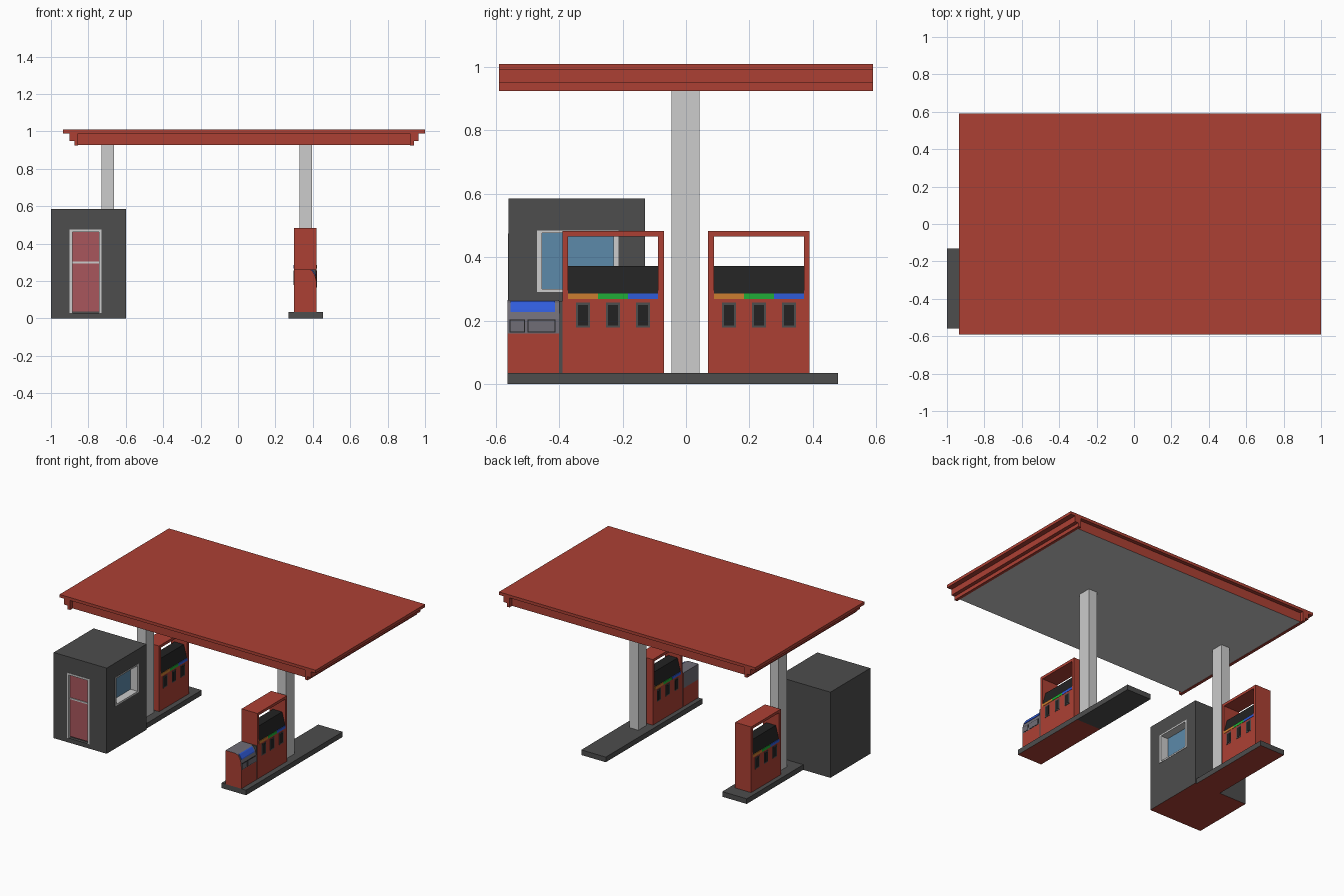
import bpy, bmesh
from mathutils import Matrix, Vector

cube = bpy.data.objects.get("Cube")
if cube:
    bpy.data.objects.remove(cube, do_unlink=True)


def material(name, *rgb):
    lin = [((c / 255 + 0.055) / 1.055) ** 2.4 for c in rgb] + [1]
    m = bpy.data.materials.new(name)
    m.use_nodes = True
    m.diffuse_color = lin
    bsdf = next(n for n in m.node_tree.nodes if n.type == 'BSDF_PRINCIPLED')
    bsdf.inputs["Base Color"].default_value = lin
    return m


RED = material("red paint", 172, 64, 52)
DARK = material("dark grey", 77, 77, 77)
LIGHT = material("light grey", 204, 204, 204)
BLACK = material("black", 34, 34, 34)
GLASS = material("window blue", 92, 138, 170)
DOOR = material("door rose", 168, 86, 92)
PANEL = material("panel grey", 112, 109, 118)
BLUE = material("blue", 48, 92, 218)
ORANGE = material("orange", 204, 125, 48)
GREEN = material("green", 32, 174, 55)


def finish(name, bm, mats, rule=None):
    bm.normal_update()
    bmesh.ops.recalc_face_normals(bm, faces=bm.faces)
    if rule:
        for f in bm.faces:
            f.material_index = int(rule(f))
    me = bpy.data.meshes.new(name)
    bm.to_mesh(me)
    bm.free()
    for m in mats:
        me.materials.append(m)
    ob = bpy.data.objects.new(name, me)
    bpy.context.scene.collection.objects.link(ob)
    return ob


def boxes(name, mats, *spans, rule=None, origin=(0, 0), turn=1):
    """Boxes given as (x0, x1, y0, y1, z0, z1); turn=-1 spins them half round."""
    bm = bmesh.new()
    for s in spans:
        lo, hi = Vector(s[0::2]), Vector(s[1::2])
        mid, size = (lo + hi) / 2, hi - lo
        mid.x, mid.y = origin[0] + turn * mid.x, origin[1] + turn * mid.y
        bmesh.ops.create_cube(bm, size=1, matrix=Matrix.Translation(mid) @ Matrix.Diagonal((*size, 1)))
    return finish(name, bm, mats, rule)


def prism(name, mats, profile, y0, y1, rule=None):
    """Extrude an x-z profile along y."""
    bm = bmesh.new()
    face = bm.faces.new([bm.verts.new((x, y0, z)) for x, z in profile])
    out = bmesh.ops.extrude_face_region(bm, geom=[face])
    verts = [v for v in out["geom"] if isinstance(v, bmesh.types.BMVert)]
    bmesh.ops.translate(bm, verts=verts, vec=(0, y1 - y0, 0))
    return finish(name, bm, mats, rule)


def cut(target, *span):
    """Cut a box-shaped recess."""
    tool = boxes("recess_cutter", [DARK], span)
    tool.hide_render = True
    mod = target.modifiers.new("recess", 'BOOLEAN')
    mod.object, mod.solver = tool, 'EXACT'
    bpy.context.view_layer.objects.active = target
    bpy.ops.object.modifier_apply(modifier=mod.name)
    bpy.data.objects.remove(tool, do_unlink=True)


def underside(f):
    return f.normal.z < -0.9


# Canopy: roof slab, recessed fascia with grey soffit, stepped side trims
boxes("canopy_roof", [RED], (-0.935, 1, -0.59, 0.59, 0.99, 1.01))
boxes("canopy_fascia", [RED, LIGHT], (-0.87, 0.93, -0.565, 0.565, 0.927, 0.99), rule=underside)
for side, edge in (("left", 1), ("right", -0.935)):
    d = 1 if edge > 0 else -1
    steps = [(0.08, 0.99), (0.035, 0.99), (0.035, 0.95), (0.06, 0.95), (0.06, 0.925), (0.08, 0.925)]
    prism(side + "_canopy_trim", [RED], [(edge - d * x, z) for x, z in steps], -0.59, 0.59)

# Islands and pillars
boxes("left_island_front", [DARK, RED], (0.27, 0.455, -0.563, 0, 0, 0.035), rule=underside)
boxes("left_island_back", [DARK], (0.27, 0.455, 0, 0.48, 0, 0.035))
boxes("right_island", [DARK, RED], (-0.795, -0.61, -0.135, 0.48, 0, 0.035), rule=underside)
for side, x in (("left", 0.363), ("right", -0.697)):
    boxes(side + "_pillar", [LIGHT], (x - 0.033, x + 0.033, -0.045, 0.042, 0.035, 0.928))


# Fuel pumps
def pump(side, x, y):
    at = (x, y)
    w, d, inner = 0.16, 0.06, 0.142
    boxes(side + "_pump_body", [RED],
          (-d, d, -w, w, 0.035, 0.285),
          (-d, d, -w, -inner, 0.285, 0.465),
          (-d, d, inner, w, 0.285, 0.465),
          (-d, d, -w, w, 0.465, 0.483), origin=at)
    prism(side + "_pump_display", [BLACK],
          [(x - d + 0.002, 0.285), (x + d - 0.002, 0.285), (x + 0.035, 0.372), (x - 0.035, 0.372)],
          y - inner, y + inner)
    for face, turn in (("outer", 1), ("inner", -1)):
        for i, (label, mat) in enumerate((("orange", ORANGE), ("green", GREEN), ("blue", BLUE))):
            c = (i - 1) * 0.0945
            tag = f"{side}_pump_{face}_{label}_"
            boxes(tag + "label", [mat], (d - 0.002, d + 0.002, c - 0.047, c + 0.047, 0.268, 0.286),
                  origin=at, turn=turn)
            boxes(tag + "nozzle_frame", [DARK], (d - 0.002, d + 0.002, c - 0.022, c + 0.022, 0.178, 0.257),
                  origin=at, turn=turn)
            boxes(tag + "nozzle_slot", [BLACK], (d, d + 0.003, c - 0.016, c + 0.016, 0.185, 0.25),
                  origin=at, turn=turn)


pump("left", 0.36, -0.23)
pump("right", -0.705, 0.23)

# Payment kiosk with a curved grey hood
hood = [(0.3, 0.265), (0.375, 0.265), (0.395, 0.257), (0.41, 0.235), (0.418, 0.205), (0.42, 0.16)]
prism("kiosk_hood", [RED, PANEL], hood + [(0.3, 0.16)], -0.563, -0.4,
      rule=lambda f: abs(f.normal.y) < 0.5)
boxes("kiosk_base", [RED], (0.3, 0.42, -0.563, -0.4, 0.035, 0.16))
boxes("kiosk_joint", [DARK], (0.302, 0.418, -0.4, -0.39, 0.035, 0.262))
prism("kiosk_screen", [BLUE],
      [(0.39, 0.255), (0.394, 0.262), (0.399, 0.258), (0.414, 0.235), (0.416, 0.228), (0.405, 0.228)],
      -0.554, -0.413)
for name, y0, y1 in (("small", -0.556, -0.508), ("large", -0.5, -0.412)):
    boxes(f"kiosk_{name}_tray_rim", [BLACK], (0.41, 0.421, y0, y1, 0.163, 0.203))
    boxes(f"kiosk_{name}_tray", [PANEL], (0.41, 0.422, y0 + 0.003, y1 - 0.003, 0.166, 0.2))

# Booth with recessed door and window
booth = boxes("booth", [DARK, RED], (-1, -0.6, -0.56, -0.13, 0, 0.585), rule=underside)
cut(booth, -0.9, -0.73, -0.6, -0.54, 0.03, 0.475)
cut(booth, -0.66, -0.55, -0.47, -0.213, 0.29, 0.485)

boxes("door_frame", [LIGHT],
      (-0.9, -0.886, -0.562, -0.54, 0.03, 0.475),
      (-0.744, -0.73, -0.562, -0.54, 0.03, 0.475),
      (-0.886, -0.744, -0.562, -0.54, 0.462, 0.475),
      (-0.886, -0.744, -0.552, -0.54, 0.294, 0.304))
boxes("door_panel", [DOOR], (-0.886, -0.744, -0.547, -0.539, 0.038, 0.462))
boxes("window_frame", [LIGHT],
      (-0.66, -0.598, -0.47, -0.455, 0.29, 0.485),
      (-0.66, -0.598, -0.228, -0.213, 0.29, 0.485),
      (-0.66, -0.598, -0.455, -0.228, 0.29, 0.3),
      (-0.66, -0.598, -0.455, -0.228, 0.476, 0.485))
boxes("window_glass", [GLASS], (-0.661, -0.652, -0.456, -0.227, 0.299, 0.477))
